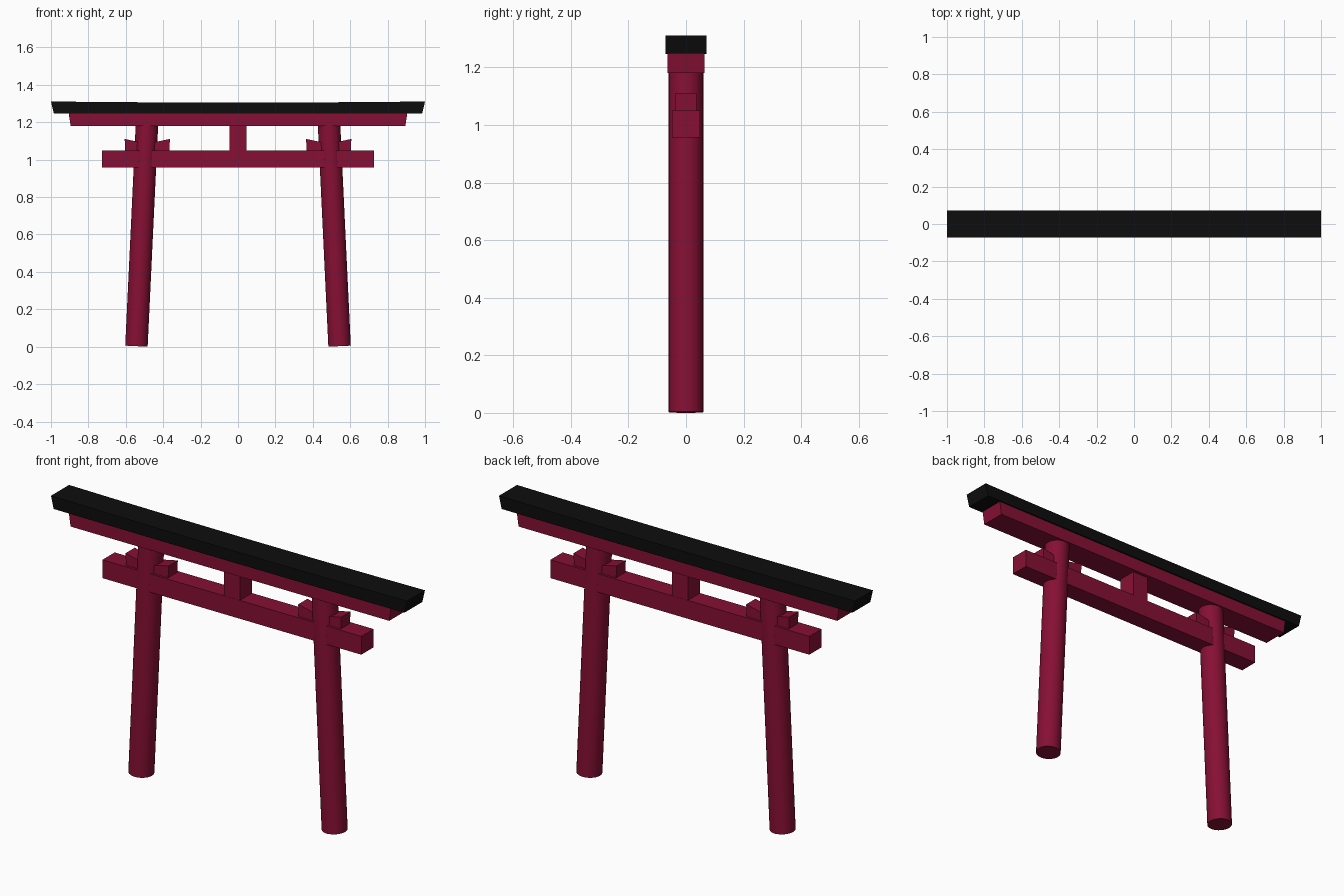
import bpy, bmesh, math

if "Cube" in bpy.data.objects:
    bpy.data.objects.remove(bpy.data.objects["Cube"])


def material(name, color):
    m = bpy.data.materials.new(name)
    m.diffuse_color = (*color, 1)
    m.use_nodes = True
    m.node_tree.nodes["Principled BSDF"].inputs["Base Color"].default_value = m.diffuse_color
    return m


RED = material("red_lacquer", (0.24, 0.005, 0.035))
BLACK = material("black_lacquer", (0.004, 0.004, 0.004))


def add_object(name, bm, mat):
    bmesh.ops.recalc_face_normals(bm, faces=bm.faces)
    me = bpy.data.meshes.new(name)
    bm.to_mesh(me)
    bm.free()
    me.materials.append(mat)
    ob = bpy.data.objects.new(name, me)
    bpy.context.collection.objects.link(ob)
    return ob


def extrude_profile(name, points, half_depth, mat):
    """Extrude an x-z outline along y, centred on y = 0."""
    bm = bmesh.new()
    front = bm.faces.new([bm.verts.new((x, -half_depth, z)) for x, z in points])
    ext = bmesh.ops.extrude_face_region(bm, geom=[front])["geom"]
    bmesh.ops.translate(bm, vec=(0, 2 * half_depth, 0),
                        verts=[v for v in ext if isinstance(v, bmesh.types.BMVert)])
    return add_object(name, bm, mat)


def beam(name, bottom_x, top_x, z0, z1, half_depth, mat):
    return extrude_profile(name, [(-bottom_x, z0), (bottom_x, z0),
                                  (top_x, z1), (-top_x, z1)], half_depth, mat)


# Black cap beam, ends lifted very slightly
steps = [-1, -0.74, -0.37, 0, 0.37, 0.74, 1]
lift = lambda t: 0.006 * t * t
cap = [(0.985 * t, 1.246 + 0.3 * lift(t)) for t in steps]
cap += [(t, 1.305 + lift(t)) for t in reversed(steps)]
extrude_profile("cap_beam", cap, 0.072, BLACK)

# Red beams and centre strut
beam("upper_beam", 0.895, 0.905, 1.18, 1.248, 0.065, RED)
beam("tie_beam", 0.727, 0.727, 0.957, 1.05, 0.049, RED)
beam("centre_strut", 0.045, 0.045, 1.045, 1.185, 0.048, RED)

# Leaning round pillars with wedges sitting on the tie beam
R, H = 0.06, 1.2
lean = math.atan(0.056 / 1.18)
for side, s in (("left", -1), ("right", 1)):
    bm = bmesh.new()
    bmesh.ops.create_cone(bm, cap_ends=True, segments=32, radius1=R, radius2=R, depth=H)
    pillar = add_object(side + "_pillar", bm, RED)
    pillar.rotation_euler = (0, -s * lean, 0)
    pillar.location = (s * (0.543 - H / 2 * math.sin(lean)), 0,
                       H / 2 * math.cos(lean) + R * math.sin(lean))
    bpy.ops.object.select_all(action='DESELECT')
    pillar.select_set(True)
    bpy.context.view_layer.objects.active = pillar
    bpy.ops.object.shade_smooth_by_angle(angle=math.radians(40))

    for part, x_end, x_in in (("outer", 0.606, 0.49), ("inner", 0.364, 0.485)):
        inset = 0.003 if part == "outer" else -0.003
        extrude_profile(f"{side}_{part}_wedge",
                        [(s * (x_end - inset), 1.045), (s * x_in, 1.045),
                         (s * x_in, 1.085), (s * x_end, 1.111)], 0.037, RED)
